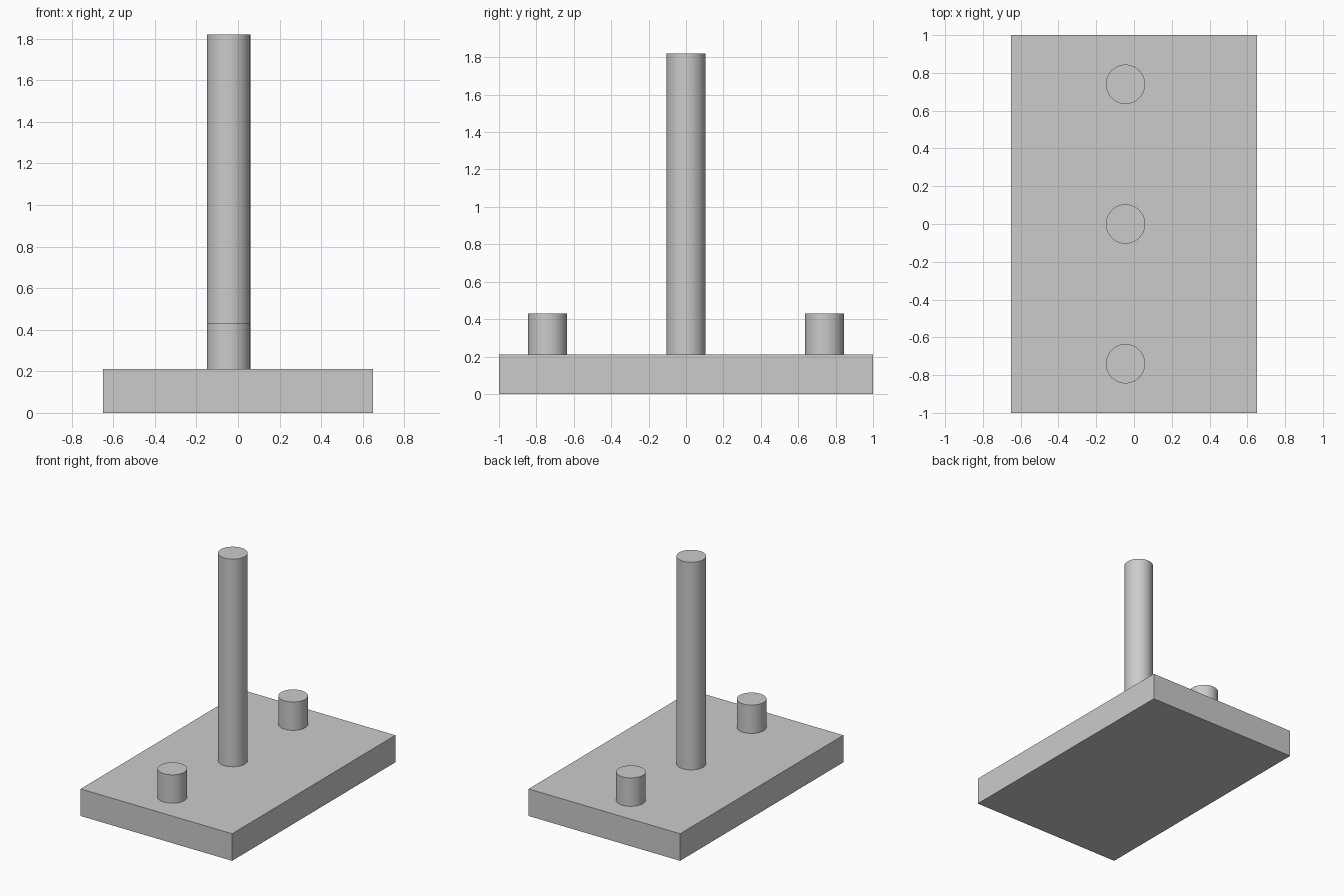
import bpy
import math

# Remove the default cube
cube = bpy.data.objects.get("Cube")
if cube:
    bpy.data.objects.remove(cube, do_unlink=True)

# Single material
GREY = (0.6, 0.6, 0.6, 1.0)
grey = bpy.data.materials.new("plain_grey")
grey.use_nodes = True
grey.diffuse_color = GREY
grey.node_tree.nodes["Principled BSDF"].inputs["Base Color"].default_value = GREY

BASE_SIZE = (1.30, 2.0, 0.21)
PEG_RADIUS = 0.104
PEG_X = -0.045


def finish(name):
    obj = bpy.context.object
    obj.name = obj.data.name = name
    obj.data.materials.append(grey)
    return obj


def peg(name, y, top):
    """Upright round peg standing on the base plate."""
    bottom = BASE_SIZE[2]
    bpy.ops.mesh.primitive_cylinder_add(
        vertices=64, radius=PEG_RADIUS, depth=top - bottom,
        location=(PEG_X, y, (top + bottom) / 2))
    finish(name)
    bpy.ops.object.shade_smooth_by_angle(angle=math.radians(30))


# Base plate
bpy.ops.mesh.primitive_cube_add(size=1, location=(0, 0, BASE_SIZE[2] / 2))
base = finish("base_plate")
base.scale = BASE_SIZE
bpy.ops.object.transform_apply(location=False, rotation=False, scale=True)

# Tall centre post and a short peg on either side
peg("centre_post", 0, 1.82)
peg("front_peg", -0.74, 0.43)
peg("back_peg", 0.74, 0.43)
